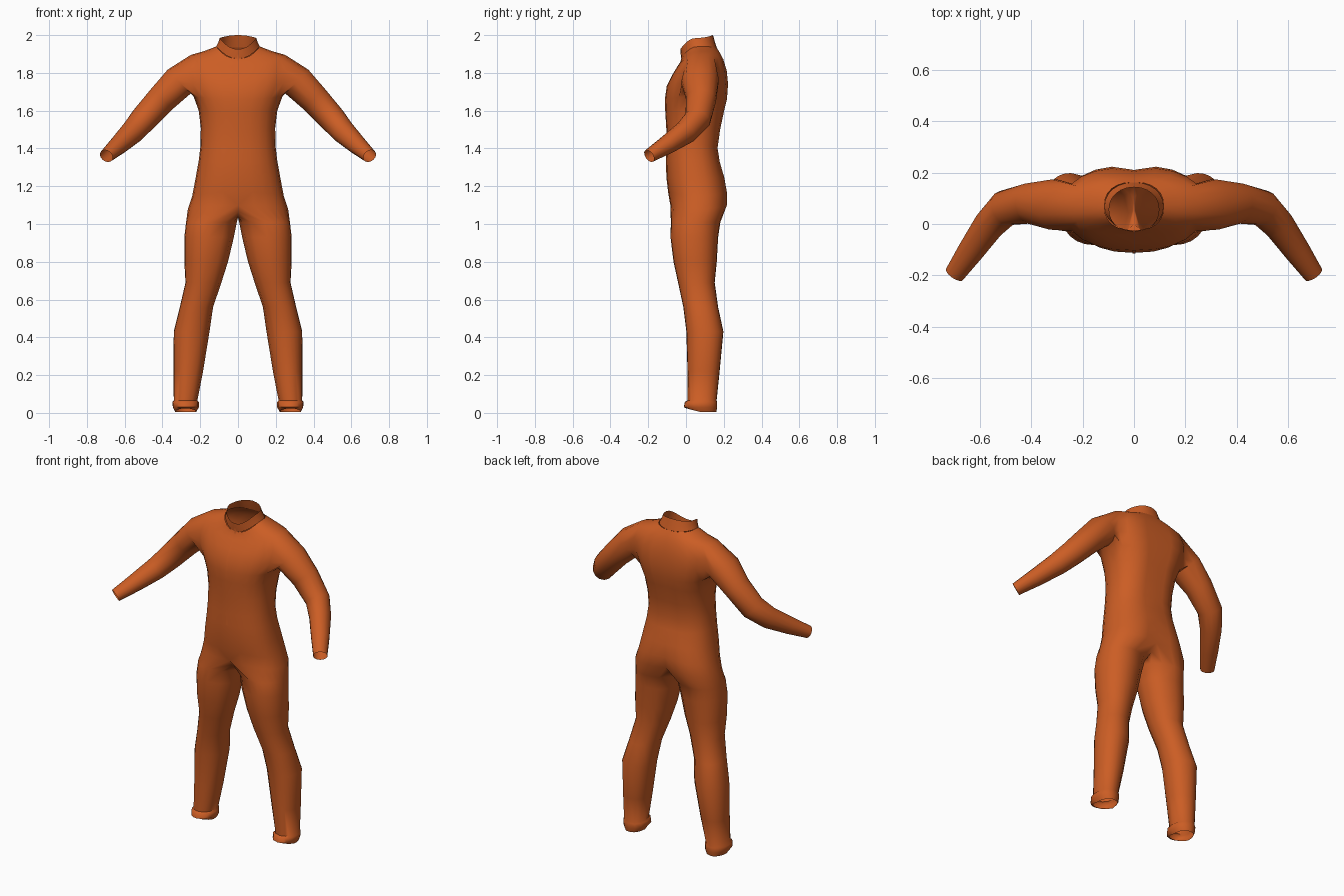
import bpy, bmesh
from math import sin, cos, pi, exp, copysign
from mathutils import Vector

if "Cube" in bpy.data.objects:
    bpy.data.objects.remove(bpy.data.objects["Cube"])

mat = bpy.data.materials.new("orange_fabric")
mat.diffuse_color = (0.6, 0.11, 0.018, 1)
mat.use_nodes = True
mat.node_tree.nodes["Principled BSDF"].inputs["Base Color"].default_value = mat.diffuse_color
COLS = 12


def power(v, e):
    return copysign(abs(v) ** e, v)


def half_ring(bm, w, yf, yb, zf, zs, zb, groove=0.0, e=0.85):
    """Half outline from front centre round the side to back centre."""
    ring = []
    for i in range(COLS + 1):
        t = pi * i / COLS
        c, s = cos(t), sin(t)
        x = 0 if i in (0, COLS) else w * power(s, e)
        y = (yf + yb) / 2 - (yb - yf) / 2 * power(c, e)
        if c < 0:
            y -= groove * exp(-(x / 0.06) ** 2)
        z = zs + ((zf if c > 0 else zb) - zs) * c * c
        ring.append(bm.verts.new((x, y, z)))
    return ring


def bridge(bm, a, b, closed=False, skip=()):
    n = len(a)
    for i in range(n if closed else n - 1):
        if i not in skip:
            j = (i + 1) % n
            bm.faces.new((a[i], a[j], b[j], b[i]))


def finish(bm, name, mirror=True):
    bmesh.ops.recalc_face_normals(bm, faces=bm.faces)
    me = bpy.data.meshes.new(name)
    bm.to_mesh(me)
    bm.free()
    ob = bpy.data.objects.new(name, me)
    bpy.context.collection.objects.link(ob)
    me.materials.append(mat)
    if mirror:
        m = ob.modifiers.new("mirror", 'MIRROR')
        m.use_clip = True
        m.merge_threshold = 0.0005
    bpy.ops.object.select_all(action='DESELECT')
    ob.select_set(True)
    bpy.context.view_layer.objects.active = ob
    bpy.ops.object.shade_smooth_by_angle(angle=1.0)
    return ob


bm = bmesh.new()

# torso: width, front y, back y, front z, side z, back z, back groove
NECK = (.115, -.025, .162, 1.875, 1.94, 1.935)
torso = [
    (.265, -.083, .225, 1.10, 1.08, 1.10, .03),
    (.242, -.095, .225, 1.17, 1.15, 1.17, .02),
    (.225, -.104, .207, 1.25, 1.24, 1.25, .005),
    (.207, -.106, .185, 1.33, 1.34, 1.33, .008),
    (.198, -.104, .175, 1.40, 1.42, 1.40, .012),
    (.197, -.104, .190, 1.50, 1.51, 1.50, .015),
    (.208, -.110, .212, 1.60, 1.60, 1.60, .018),
    (.235, -.112, .226, 1.66, 1.675, 1.66, .02),
    (.270, -.102, .230, 1.73, 1.75, 1.74, .02),
    (.275, -.075, .222, 1.785, 1.83, 1.81, .018),
    (.250, -.045, .203, 1.835, 1.895, 1.87, .01),
    (.180, -.030, .182, 1.858, 1.915, 1.91, .005),
    NECK,
]
rings = [half_ring(bm, *r) for r in torso]
HOLE = 7
for k in range(len(rings) - 1):
    armhole = HOLE <= k < HOLE + 3
    bridge(bm, rings[k], rings[k + 1], skip=(4, 5, 6, 7) if armhole else ())

# sleeve: starts at the armhole edge, from the bottom forward and round
h = rings[HOLE:HOLE + 4]
prev = [h[0][6], h[0][5], h[0][4], h[1][4], h[2][4], h[3][4], h[3][5],
        h[3][6], h[3][7], h[3][8], h[2][8], h[1][8], h[0][8], h[0][7]]
sleeve = [  # centre, radius up/down, radius front/back
    (.310, .075, 1.755, .088, .100),
    (.405, .080, 1.660, .078, .080),
    (.500, .062, 1.555, .072, .070),
    (.560, .000, 1.487, .064, .062),
    (.632, -.102, 1.418, .050, .052),
    (.697, -.195, 1.360, .036, .040),
]
pts = [Vector(s[:3]) for s in sleeve]
for k, s in enumerate(sleeve):
    t = (pts[min(k + 1, len(pts) - 1)] - pts[max(k - 1, 0)]).normalized()
    down = Vector((0, 0, -1))
    down = (down - t * down.dot(t)).normalized()
    front = down.cross(t)
    ring = []
    for i in range(14):
        a = 2 * pi * i / 14
        ring.append(bm.verts.new(pts[k] + down * cos(a) * s[3] + front * sin(a) * s[4]))
    bridge(bm, prev, ring, closed=True)
    prev = ring

# crotch seam joins the torso's lower edge into a leg opening
seam = [(.155, 1.06), (.105, 1.04), (.05, 1.035), (0, 1.04), (-.05, 1.065)]
prev = rings[0] + [bm.verts.new((0, y, z)) for y, z in seam]

# trouser leg: z, inner x, outer x, front y, back y
leg = [
    (1.01, .006, .275, -.080, .182),
    (.93, .022, .284, -.082, .170),
    (.80, .053, .284, -.066, .163),
    (.69, .088, .278, -.042, .152),
    (.56, .132, .308, -.014, .170),
    (.43, .151, .340, .002, .198),
    (.22, .185, .341, .008, .178),
    (.065, .215, .340, .008, .162),
    (.058, .207, .347, -.006, .165),  # turned hem
    (.030, .207, .345, -.012, .165),
    (.004, .222, .332, .002, .160),
]
for z, x0, x1, y0, y1 in leg:
    ring = []
    for i in range(18):
        a = pi * i / COLS if i <= COLS else pi + pi * (i - COLS) / 6
        x = (x0 + x1) / 2 + (x1 - x0) / 2 * power(sin(a), .92)
        y = (y0 + y1) / 2 - (y1 - y0) / 2 * power(cos(a), .92)
        lift = .02 * max(0, cos(a)) if z < .02 else 0
        ring.append(bm.verts.new((x, y, z + lift)))
    bridge(bm, prev, ring, closed=True)
    prev = ring
finish(bm, "jumpsuit_body")

# stand-up collar, higher at the back
bm = bmesh.new()
collar = [NECK, (.104, -.028, .152, 1.90, 1.962, 1.968),
          (.097, -.030, .143, 1.925, 1.985, 2.0)]
cr = [half_ring(bm, *r, e=.95) for r in collar]
for a, b in zip(cr, cr[1:]):
    bridge(bm, a, b)
finish(bm, "collar")

# zip strip down the front centre line
bm = bmesh.new()
line = [(r[1] - .002, r[3]) for r in torso[3:] + collar[1:]]
strip = [[bm.verts.new((x, y, z)) for x in (-.006, .006)] for y, z in line]
for a, b in zip(strip, strip[1:]):
    bridge(bm, a, b)
finish(bm, "zip_strip", mirror=False)
